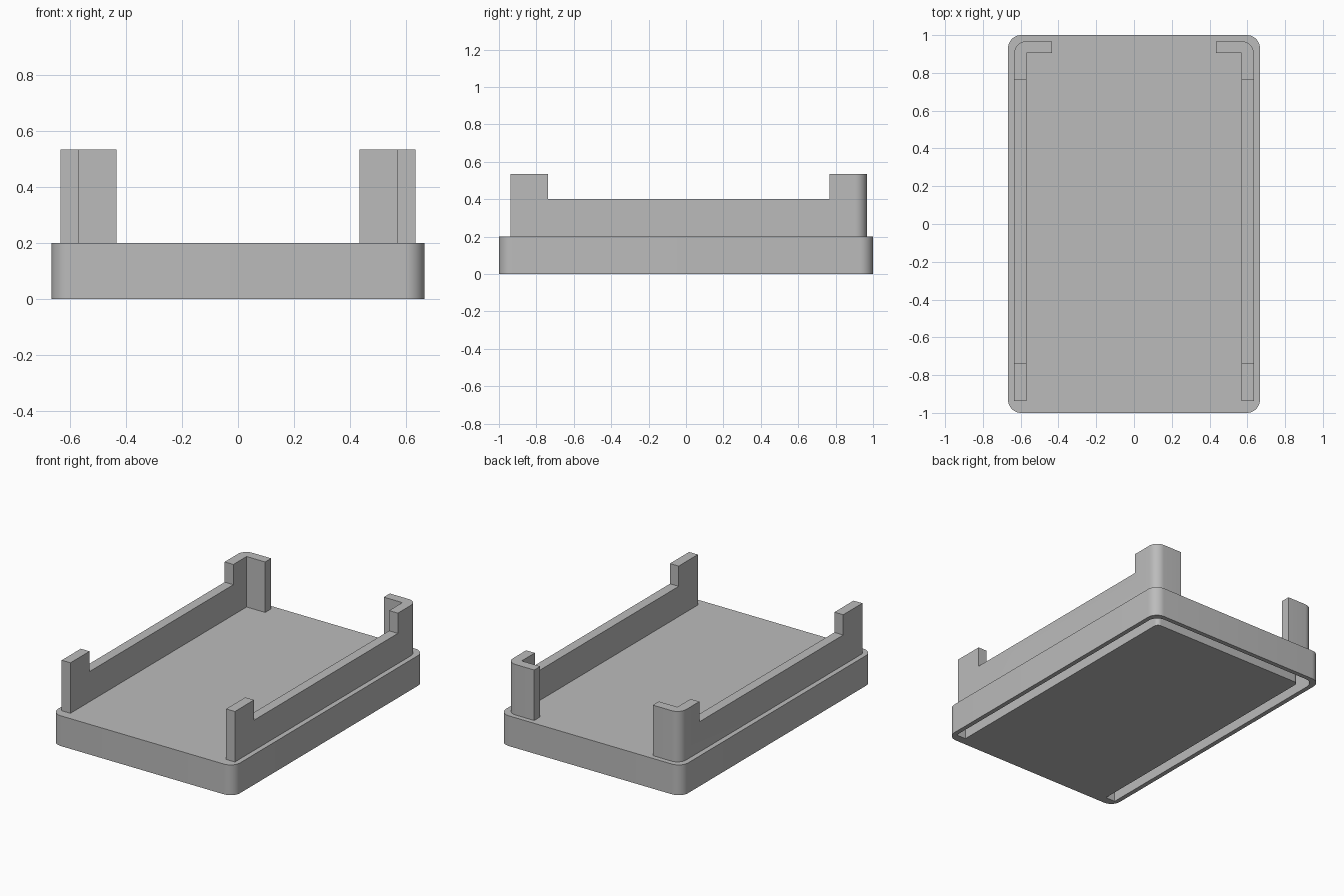
import bpy, bmesh
from math import sin, cos, pi, radians
from mathutils import Vector

if "Cube" in bpy.data.objects:
    bpy.data.objects.remove(bpy.data.objects["Cube"])

grey = bpy.data.materials.new("plain_grey")
grey.use_nodes = True
COLOUR = (0.5, 0.5, 0.5, 1)
grey.diffuse_color = COLOUR
grey.node_tree.nodes["Principled BSDF"].inputs["Base Color"].default_value = COLOUR


def fillet(corners, steps=10):
    """Turn (x, y, radius) corners of a right-angled outline into points."""
    pts = []
    for i, (x, y, r) in enumerate(corners):
        p = Vector((x, y))
        if r == 0:
            pts.append(p)
            continue
        u = (Vector(corners[i - 1][:2]) - p).normalized()
        v = (Vector(corners[(i + 1) % len(corners)][:2]) - p).normalized()
        for k in range(steps + 1):
            t = k / steps * pi / 2
            pts.append(p + r * (u + v) - r * (v * cos(t) + u * sin(t)))
    return pts


def prism(name, corners, z0, z1, side=1):
    """Extrude a filleted outline upward; side=-1 mirrors it across x."""
    bm = bmesh.new()
    face = bm.faces.new([bm.verts.new((side * p.x, p.y, z0)) for p in fillet(corners)])
    top = bmesh.ops.extrude_face_region(bm, geom=[face])["geom"]
    verts = [g for g in top if isinstance(g, bmesh.types.BMVert)]
    bmesh.ops.translate(bm, vec=(0, 0, z1 - z0), verts=verts)
    bmesh.ops.recalc_face_normals(bm, faces=bm.faces)
    mesh = bpy.data.meshes.new(name)
    bm.to_mesh(mesh)
    bm.free()
    mesh.materials.append(grey)
    obj = bpy.data.objects.new(name, mesh)
    bpy.context.collection.objects.link(obj)
    return obj


def select(obj):
    bpy.ops.object.select_all(action="DESELECT")
    obj.select_set(True)
    bpy.context.view_layer.objects.active = obj


def cut(obj, cutter):
    """Subtract the cutter, discard it and shade the result."""
    cutter.hide_render = True
    mod = obj.modifiers.new("cut", "BOOLEAN")
    mod.operation, mod.solver, mod.object = "DIFFERENCE", "EXACT", cutter
    select(obj)
    bpy.ops.object.modifier_apply(modifier=mod.name)
    bpy.data.objects.remove(cutter)
    bpy.ops.object.shade_smooth_by_angle(angle=radians(30))


# Base slab with rounded corners
W, L, BASE = 0.667, 1.0, 0.2
R = 0.07
base = prism("base", [(-W, -L, R), (W, -L, R), (W, L, R), (-W, L, R)], 0, BASE)

# U-shaped stacking groove in the underside
OUT, IN, FRONT = 0.637, 0.567, -0.945
groove = prism("groove_cutter", [
    (-OUT, FRONT, 0), (-IN, FRONT, 0), (-IN, 0.9, 0.03), (IN, 0.9, 0.03),
    (IN, FRONT, 0), (OUT, FRONT, 0), (OUT, 0.97, 0.065), (-OUT, 0.97, 0.065)],
    -0.1, 0.135)
cut(base, groove)

# Side walls: tall posts at both ends, hooked at the back, lower between
for name, side in (("left_wall", 1), ("right_wall", -1)):
    wall = prism(name, [
        (0.57, -0.938, 0), (0.634, -0.938, 0), (0.634, 0.967, 0.063),
        (0.434, 0.967, 0), (0.434, 0.904, 0), (0.57, 0.904, 0)],
        BASE, 0.534, side)
    dip = prism("dip_cutter", [
        (0.5, -0.738, 0), (0.7, -0.738, 0), (0.7, 0.766, 0), (0.5, 0.766, 0)],
        0.4, 0.7, side)
    cut(wall, dip)
